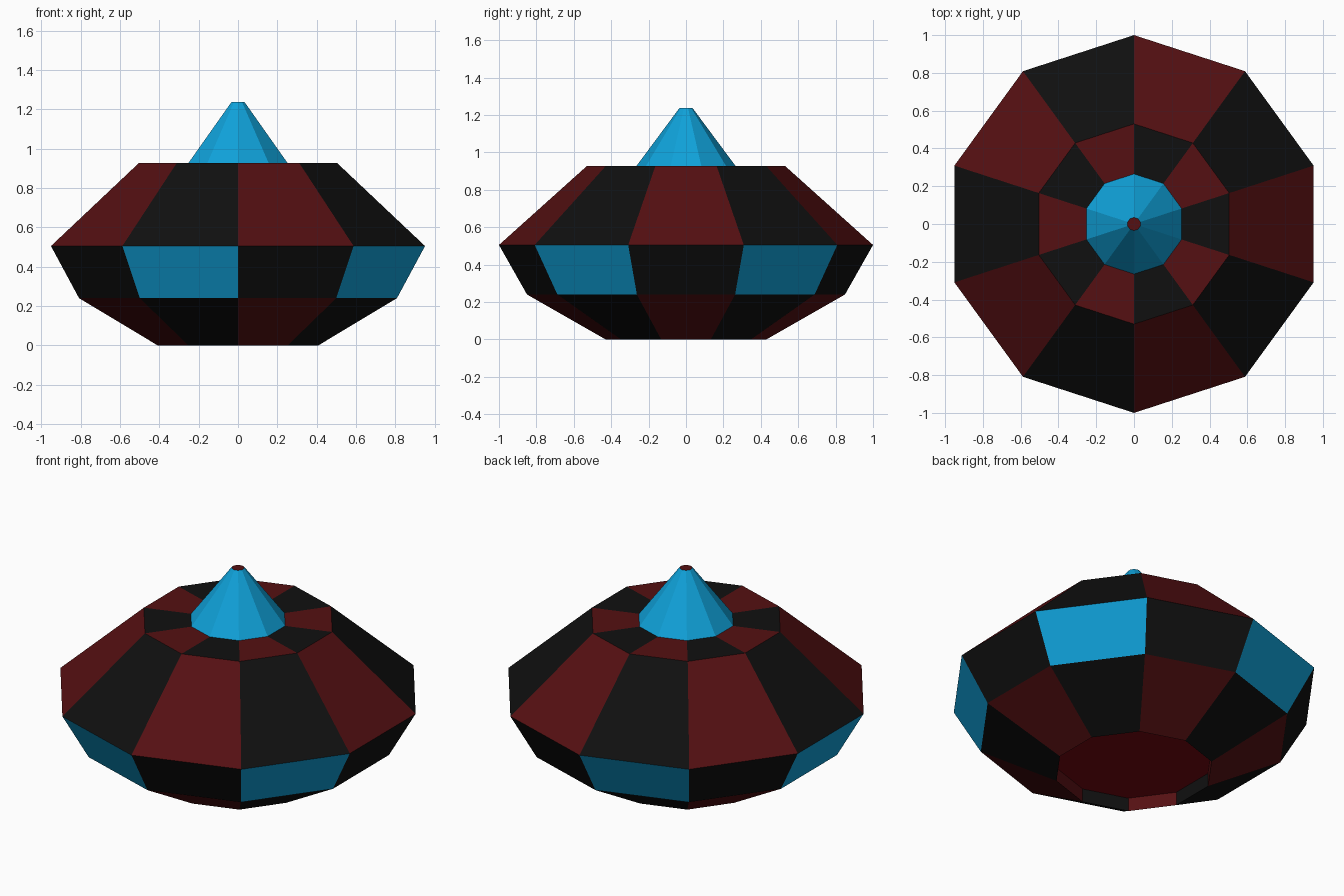
import bpy, bmesh, math

if "Cube" in bpy.data.objects:
    bpy.data.objects.remove(bpy.data.objects["Cube"], do_unlink=True)

SIDES = 10


def material(name, rgb):
    m = bpy.data.materials.new(name)
    m.use_nodes = True
    colour = (*rgb, 1.0)
    m.diffuse_color = colour
    bsdf = m.node_tree.nodes["Principled BSDF"]
    bsdf.inputs["Base Color"].default_value = colour
    bsdf.inputs["Roughness"].default_value = 0.8
    return m


MATS = [
    material("hull_black", (0.005, 0.005, 0.005)),
    material("hull_red", (0.09, 0.005, 0.006)),
    material("window_blue", (0.005, 0.36, 0.70)),
    material("engine_red", (0.17, 0.002, 0.005)),
]
BLACK, RED, BLUE, ENGINE = range(4)


def lathe(name, profile, bands, bottom=None, top=None):
    """Spin (radius, z) points; each band has a colour for even and odd sectors."""
    bm = bmesh.new()
    rings = []
    for r, z in profile:
        ring = []
        for i in range(SIDES):
            a = math.pi / 2 + math.tau * i / SIDES
            ring.append(bm.verts.new((r * math.cos(a), r * math.sin(a), z)))
        rings.append(ring)
    for lower, upper, colours in zip(rings, rings[1:], bands):
        for i in range(SIDES):
            j = (i + 1) % SIDES
            face = bm.faces.new((lower[i], lower[j], upper[j], upper[i]))
            face.material_index = colours[i % 2]
    if bottom is not None:
        bm.faces.new(rings[0][::-1]).material_index = bottom
    if top is not None:
        bm.faces.new(rings[-1]).material_index = top
    mesh = bpy.data.meshes.new(name)
    bm.to_mesh(mesh)
    bm.free()
    for m in MATS:
        mesh.materials.append(m)
    obj = bpy.data.objects.new(name, mesh)
    bpy.context.collection.objects.link(obj)
    return obj


# Hull: recessed engine plate, recess wall, belly, window band, upper slope, deck
lathe("saucer_hull",
      [(0.43, 0.08), (0.43, 0), (0.85, 0.24), (1, 0.505), (0.53, 0.927), (0.265, 0.927)],
      [(BLACK, RED), (BLACK, RED), (BLUE, BLACK), (BLACK, RED), (RED, BLACK)],
      bottom=ENGINE)

# Cockpit: glass cone with a small flat tip
lathe("cockpit_cone", [(0.265, 0.927), (0.035, 1.237)], [(BLUE, BLUE)], top=RED)
